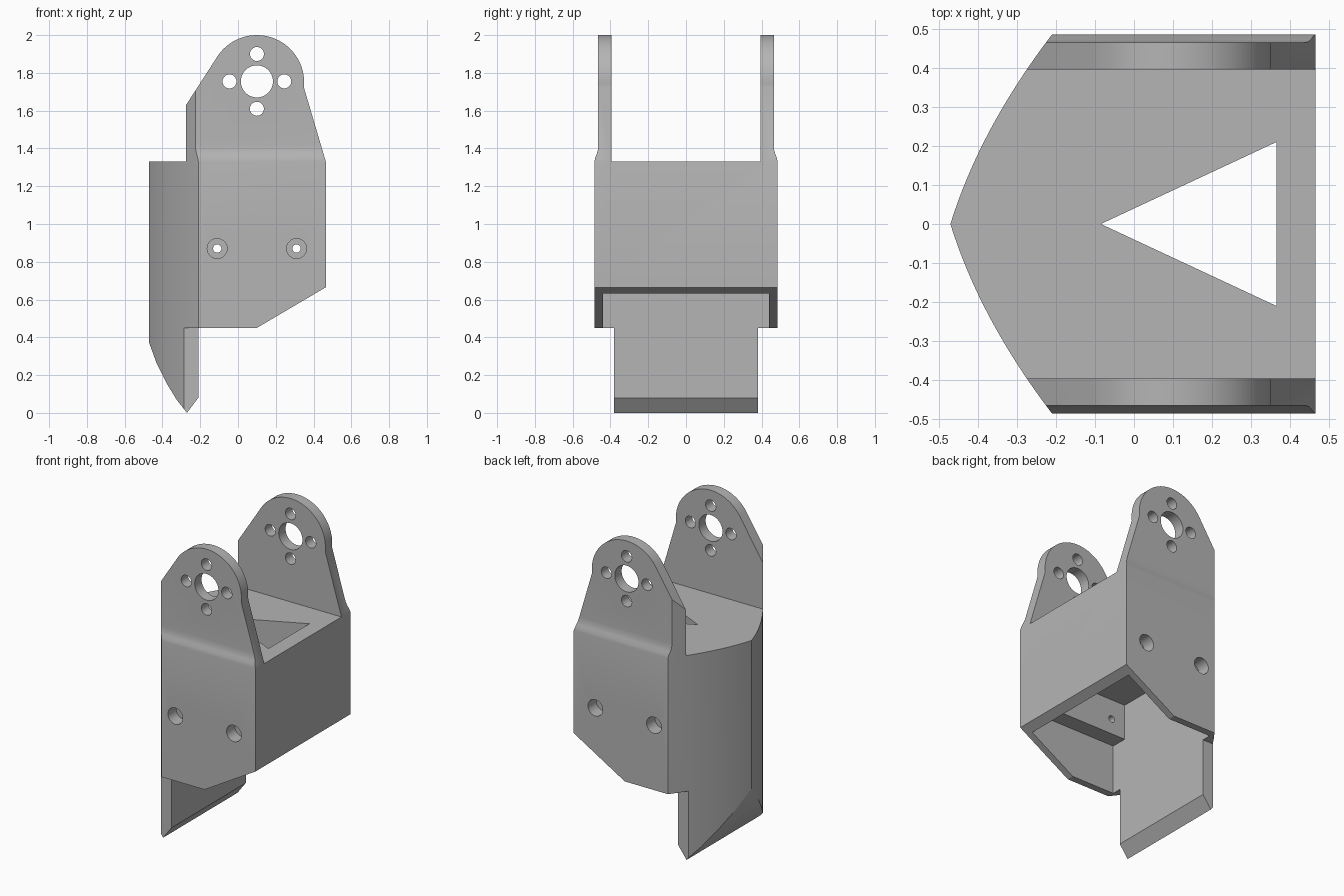
import bpy, bmesh
from math import sin, cos, pi, radians

cube = bpy.data.objects.get("Cube")
if cube:
    bpy.data.objects.remove(cube, do_unlink=True)

# Single matte grey
grey = bpy.data.materials.new("matte_grey")
grey.use_nodes = True
GREY = (0.46, 0.46, 0.46, 1)
grey.diffuse_color = GREY
grey.node_tree.nodes["Principled BSDF"].inputs["Base Color"].default_value = GREY


def prism(name, outline, axis, lo, hi):
    """Extrude a 2D outline along an axis; the outline uses the other two axes in order."""
    bm = bmesh.new()

    def place(a, b, depth):
        co = [a, b]
        co.insert("xyz".index(axis), depth)
        return bm.verts.new(co)

    rings = [[place(a, b, d) for a, b in outline] for d in (lo, hi)]
    for ring in rings:
        bm.faces.new(ring)
    n = len(outline)
    for i in range(n):
        j = (i + 1) % n
        bm.faces.new((rings[0][i], rings[0][j], rings[1][j], rings[1][i]))
    bmesh.ops.recalc_face_normals(bm, faces=bm.faces)
    mesh = bpy.data.meshes.new(name)
    bm.to_mesh(mesh)
    bm.free()
    mesh.materials.append(grey)
    obj = bpy.data.objects.new(name, mesh)
    bpy.context.collection.objects.link(obj)
    return obj


def arc(cx, cy, r, start, end, steps):
    angles = [radians(start + (end - start) * i / steps) for i in range(steps + 1)]
    return [(cx + r * cos(a), cy + r * sin(a)) for a in angles]


def circle(cx, cy, r, steps=40):
    return arc(cx, cy, r, 0, 360, steps)[:-1]


def combine(target, tool, operation):
    mod = target.modifiers.new(operation.lower(), "BOOLEAN")
    mod.operation, mod.solver, mod.object = operation, "EXACT", tool
    bpy.context.view_layer.objects.active = target
    bpy.ops.object.modifier_apply(modifier=mod.name)
    bpy.data.objects.remove(tool, do_unlink=True)


HUB_X, HUB_Z = 0.10, 1.75

# Side silhouette: nose, ears with rounded tops, sloped underside, bevelled lip
silhouette = [(-0.6, 1.33), (-0.275, 1.33), (-0.275, 1.63)]
silhouette += arc(HUB_X, HUB_Z, 0.25, 146, -6, 36)
silhouette += [(0.465, 1.33), (0.465, 0.665), (0.10, 0.45), (-0.21, 0.45),
               (-0.21, 0.08), (-0.27, 0), (-0.325, 0.07), (-0.38, 0.16),
               (-0.43, 0.26), (-0.47, 0.37), (-0.6, 0.7)]
bracket = prism("servo_bracket", silhouette, "y", -0.6, 0.6)

# End silhouette: narrow lower lip, wide body, two flared ears
half = [(0.38, -0.1), (0.38, 0.45), (0.485, 0.45), (0.485, 1.33), (0.481, 1.35),
        (0.473, 1.37), (0.467, 1.39), (0.465, 1.42), (0.465, 2.1), (0.395, 2.1), (0.395, 1.33)]
fork = half + [(-y, z) for y, z in reversed(half)]
combine(bracket, prism("fork_cutter", fork, "x", -0.7, 0.7), "INTERSECT")

# Plan silhouette: bowed pointed nose
STEPS = 16
nose = []
for i in range(-STEPS, STEPS + 1):
    t = abs(i) / STEPS
    nose.append((-0.47 + 0.26 * t - 0.11 * t * (1 - t), 0.485 * i / STEPS))
plan = [(0.6, -0.6), (-0.15, -0.6)] + nose + [(-0.15, 0.6), (0.6, 0.6)]
combine(bracket, prism("nose_cutter", plan, "z", -0.2, 2.2), "INTERSECT")

# Underside cavity with a screw ledge along each side
half = [(0.44, 0.3), (0.44, 0.77), (0.335, 0.77), (0.335, 1.0)]
cavity = half + [(-y, z) for y, z in reversed(half)]
combine(bracket, prism("cavity_cutter", cavity, "x", -0.21, 0.41), "DIFFERENCE")

# Triangular opening through the deck
opening = [(-0.085, 0), (0.365, -0.21), (0.365, 0.21)]
combine(bracket, prism("opening_cutter", opening, "z", 0.9, 1.5), "DIFFERENCE")

# Hub hole and its four fixing holes through both ears
holes = [(HUB_X, HUB_Z + 0.005, 0.085)]
for k in range(4):
    a = k * pi / 2
    holes.append((HUB_X + 0.145 * cos(a), HUB_Z + 0.005 + 0.145 * sin(a), 0.037))
for x, z, r in holes:
    combine(bracket, prism("ear_hole_cutter", circle(x, z, r), "y", -0.7, 0.7), "DIFFERENCE")

# Counterbored screw holes on both flanks
for x in (-0.11, 0.31):
    for side in (-1, 1):
        for r, depth in ((0.053, 0.40), (0.022, 0.30)):
            lo, hi = sorted((side * depth, side * 0.6))
            combine(bracket, prism("screw_cutter", circle(x, 0.87, r, 28), "y", lo, hi), "DIFFERENCE")

bpy.ops.object.select_all(action="DESELECT")
bracket.select_set(True)
bpy.context.view_layer.objects.active = bracket
bpy.ops.object.shade_smooth_by_angle(angle=radians(25))
